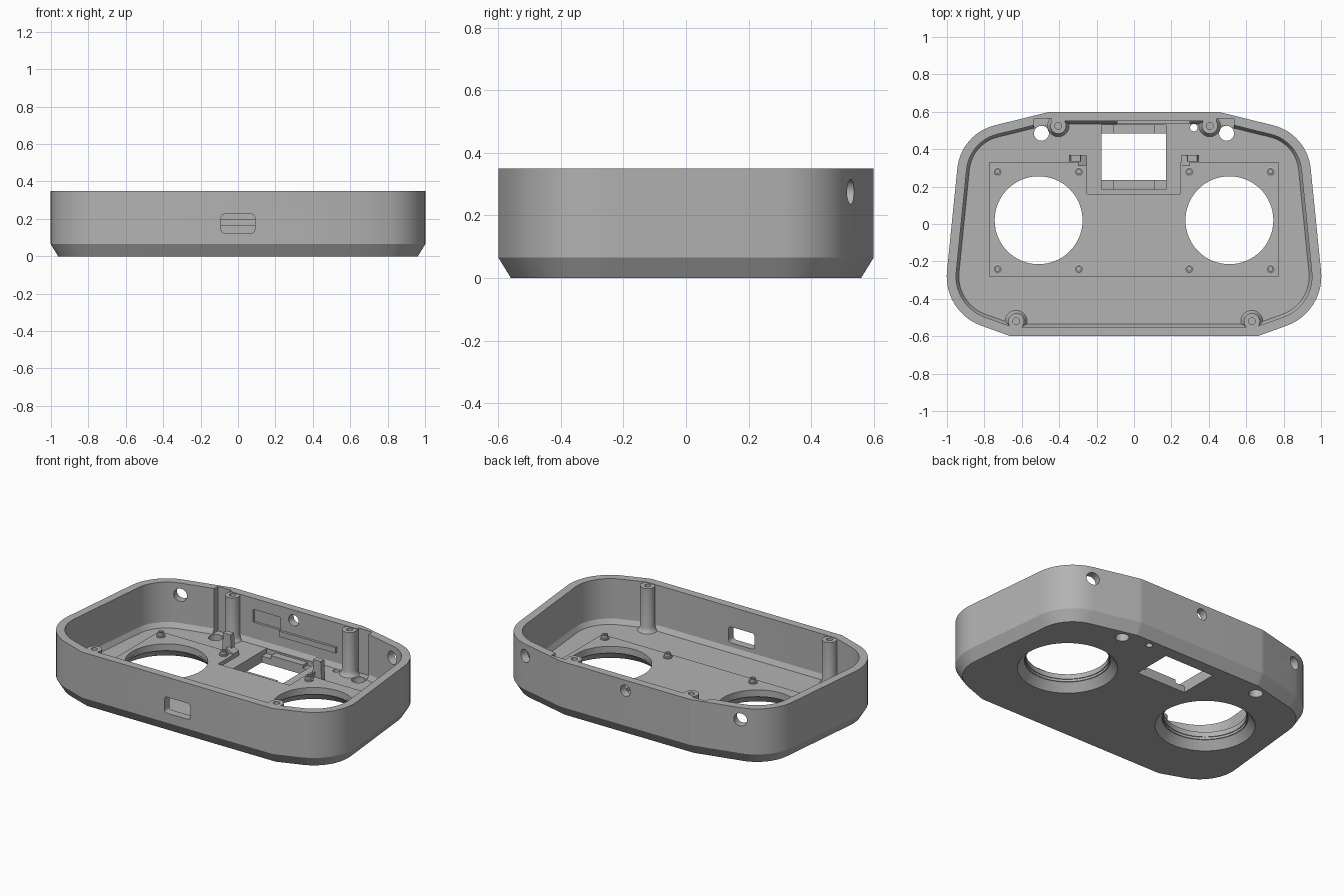
import bpy, bmesh, math
from mathutils import Vector, Matrix

if "Cube" in bpy.data.objects:
    bpy.data.objects.remove(bpy.data.objects["Cube"])

grey = bpy.data.materials.new("plain grey")
grey.use_nodes = True
COLOUR = (0.45, 0.45, 0.45, 1)
grey.diffuse_color = COLOUR
grey.node_tree.nodes["Principled BSDF"].inputs["Base Color"].default_value = COLOUR

HEIGHT, FLOOR, PLATE = 0.35, 0.07, 0.095
SIDES = (("left", 1), ("right", -1))


def finish(name, bm):
    bmesh.ops.recalc_face_normals(bm, faces=bm.faces)
    mesh = bpy.data.meshes.new(name)
    bm.to_mesh(mesh)
    bm.free()
    mesh.materials.append(grey)
    ob = bpy.data.objects.new(name, mesh)
    bpy.context.collection.objects.link(ob)
    return ob


def box(name, x0, x1, y0, y1, z0, z1):
    lo, hi = Vector((x0, y0, z0)), Vector((x1, y1, z1))
    bm = bmesh.new()
    bmesh.ops.create_cube(bm, size=1)
    for v in bm.verts:
        v.co = Vector([(lo[i] + hi[i]) / 2 + v.co[i] * abs(hi[i] - lo[i]) for i in range(3)])
    return finish(name, bm)


def rod(name, start, end, r1, r2=None, segments=32):
    start, end = Vector(start), Vector(end)
    turn = (end - start).to_track_quat('Z', 'Y').to_matrix().to_4x4()
    bm = bmesh.new()
    bmesh.ops.create_cone(bm, cap_ends=True, segments=segments, radius1=r1,
                          radius2=r1 if r2 is None else r2, depth=(end - start).length,
                          matrix=Matrix.Translation((start + end) / 2) @ turn)
    return finish(name, bm)


def lathe(name, x, y, profile, segments=28):
    bm = bmesh.new()
    verts = [bm.verts.new((r, 0, z)) for r, z in profile]
    edges = [bm.edges.new(pair) for pair in zip(verts, verts[1:])]
    bmesh.ops.spin(bm, geom=verts + edges, cent=(0, 0, 0), axis=(0, 0, 1),
                   angle=math.tau, steps=segments, use_duplicate=False)
    bmesh.ops.remove_doubles(bm, verts=bm.verts, dist=0.0002)
    bmesh.ops.translate(bm, verts=bm.verts, vec=(x, y, 0))
    return finish(name, bm)


def cut(target, cutter):
    mod = target.modifiers.new("cut", 'BOOLEAN')
    mod.operation, mod.solver, mod.object = 'DIFFERENCE', 'EXACT', cutter
    bpy.ops.object.select_all(action='DESELECT')
    bpy.context.view_layer.objects.active = target
    target.select_set(True)
    bpy.ops.object.modifier_apply(modifier=mod.name)
    bpy.data.objects.remove(cutter)


def rounded(corners, steps=14):
    """Outline with each (x, y, radius) corner replaced by an arc."""
    points = []
    for i, (x, y, r) in enumerate(corners):
        p = Vector((x, y))
        a = (Vector(corners[i - 1][:2]) - p).normalized()
        b = (Vector(corners[(i + 1) % len(corners)][:2]) - p).normalized()
        if r == 0:
            points.append(p)
            continue
        half = a.angle(b) / 2
        centre = p + (a + b).normalized() * r / math.sin(half)
        reach = r / math.tan(half)
        u, v = p + a * reach - centre, p + b * reach - centre
        whole = u.angle(v)
        for k in range(steps + 1):
            t = k / steps
            points.append(centre + (u * math.sin((1 - t) * whole) + v * math.sin(t * whole))
                          / math.sin(whole))
    return points


def inset(points, d):
    """Move a counter-clockwise outline inward by d."""
    out = []
    for i, p in enumerate(points):
        a = (p - points[i - 1]).normalized()
        b = (points[(i + 1) % len(points)] - p).normalized()
        na, nb = Vector((-a.y, a.x)), Vector((-b.y, b.x))
        out.append(p + (na + nb) * d / (1 + na.dot(nb)))
    return out


# Hollow tray with chamfered base
half = [(0.66, -0.6, 0), (1.022, -0.47, 0.28), (0.926, 0.483, 0.265), (0.45, 0.6, 0.12)]
outline = rounded(half + [(-x, y, r) for x, y, r in reversed(half)])
bm = bmesh.new()
rings = []
for d, z in ((0.04, 0), (0, 0.065), (0, HEIGHT), (0.05, HEIGHT), (0.05, 0.1), (0.065, FLOOR)):
    rings.append([bm.verts.new((p.x, p.y, z)) for p in inset(outline, d)])
for low, high in zip(rings, rings[1:]):
    for i in range(len(low)):
        bm.faces.new((low[i - 1], low[i], high[i], high[i - 1]))
bm.faces.new(rings[0])
bm.faces.new(rings[-1])
tray = finish("tray_shell", bm)

# Raised floor plate with a central notch
plate = box("floor_plate", -0.775, 0.775, -0.28, 0.33, FLOOR - 0.006, PLATE)
cut(plate, box("notch", -0.25, 0.245, 0.16, 0.5, 0, 0.3))

# Large round openings, corner recesses and angled side holes
for side, s in SIDES:
    cx, cy = 0.51 * s, 0.02
    cut(plate, rod("opening", (cx, cy, 0), (cx, cy, 0.3), 0.235, segments=64))
    cut(tray, rod("opening", (cx, cy, -0.1), (cx, cy, 0.2), 0.24, segments=64))
    cut(tray, rod("flare", (cx, cy, -0.01), (cx, cy, 0.05), 0.292, 0.245, segments=64))
    cut(tray, box("recess", 0.44 * s, 0.535 * s, 0.46, 0.565, FLOOR + 0.001, 0.5))
    cut(tray, rod("floor_hole", (0.495 * s, 0.485, -0.1), (0.495 * s, 0.485, 0.2), 0.04))
    hole, normal = Vector((0.745 * s, 0.525, 0.275)), Vector((0.24 * s, 0.97, 0))
    cut(tray, rod("side_hole", hole - normal * 0.13, hole + normal * 0.1, 0.04))
cut(tray, rod("back_hole", (0, 0.5, 0.285), (0, 0.7, 0.285), 0.035))
cut(tray, rod("small_hole", (0.32, 0.515, -0.1), (0.32, 0.515, 0.2), 0.02))

# Square window with a stepped seat
cut(tray, box("seat", -0.175, 0.17, 0.185, 0.53, 0.04, 0.2))
cut(tray, box("window", -0.175, 0.17, 0.235, 0.485, -0.1, 0.2))
for name, y0, y1 in (("front", 0.18, 0.235), ("back", 0.485, 0.535)):
    box("window_ledge_" + name, -0.11, 0.11, y0, y1, 0.03, 0.06)

# Front socket slot with rounded corners
slot = rounded([(-0.09, 0.125, 0.018), (0.09, 0.125, 0.018),
                (0.09, 0.225, 0.018), (-0.09, 0.225, 0.018)], 5)
bm = bmesh.new()
face = bm.faces.new([bm.verts.new((p.x, -0.7, p.y)) for p in slot])
side = bmesh.ops.extrude_face_region(bm, geom=[face])["geom"]
bmesh.ops.translate(bm, vec=(0, 0.2, 0), verts=[v for v in side if isinstance(v, bmesh.types.BMVert)])
cut(tray, finish("slot", bm))

# Shallow pocket and ledge on the inside of the back wall
cut(tray, box("pocket", -0.28, -0.09, 0.5, 0.565, 0.2, 0.28))
box("back_wall_ledge", -0.09, 0.3, 0.535, 0.56, 0.165, 0.2)

# Corner screw posts
for side, s in SIDES:
    for end, x, y in (("back", 0.405, 0.525), ("front", 0.63, -0.52)):
        post = [(0, 0.2), (0.018, 0.2), (0.018, HEIGHT - 0.003), (0.043, HEIGHT - 0.003),
                (0.043, 0.1), (0.047, 0.084), (0.06, FLOOR - 0.002)]
        lathe(f"screw_post_{end}_{side}", x * s, y, post)

# Small standoffs around the openings
for side, s in SIDES:
    for i, (x, y) in enumerate([(x, y) for x in (0.295, 0.73) for y in (-0.24, 0.28)]):
        peg = [(0, 0.1), (0.011, 0.1), (0.011, 0.122), (0.019, 0.122),
               (0.019, 0.104), (0.026, 0.102), (0.026, PLATE - 0.004)]
        lathe(f"standoff_{side}_{i + 1}", x * s, y, peg, 20)

# Upright brackets beside the window
for side, s in SIDES:
    bracket = box("bracket_" + side, 0.28 * s, 0.345 * s, 0.335, 0.37, 0.06, 0.2)
    for v in bracket.data.vertices:
        if v.co.z > 0.1:
            v.co.x += (0.31 * s - v.co.x) * 0.2
    foot = box("bracket_foot_" + side, 0.25 * s, 0.3 * s, 0.31, 0.365, 0.06, 0.125)
    for v in foot.data.vertices:
        if v.co.z > 0.1 and abs(v.co.x) < 0.27:
            v.co.z = 0.1

# Smooth curved walls, keep hard edges
for ob in bpy.context.scene.objects:
    if ob.type == 'MESH' and grey.name in ob.data.materials:
        bpy.ops.object.select_all(action='DESELECT')
        bpy.context.view_layer.objects.active = ob
        ob.select_set(True)
        bpy.ops.object.shade_smooth_by_angle(angle=math.radians(25))
